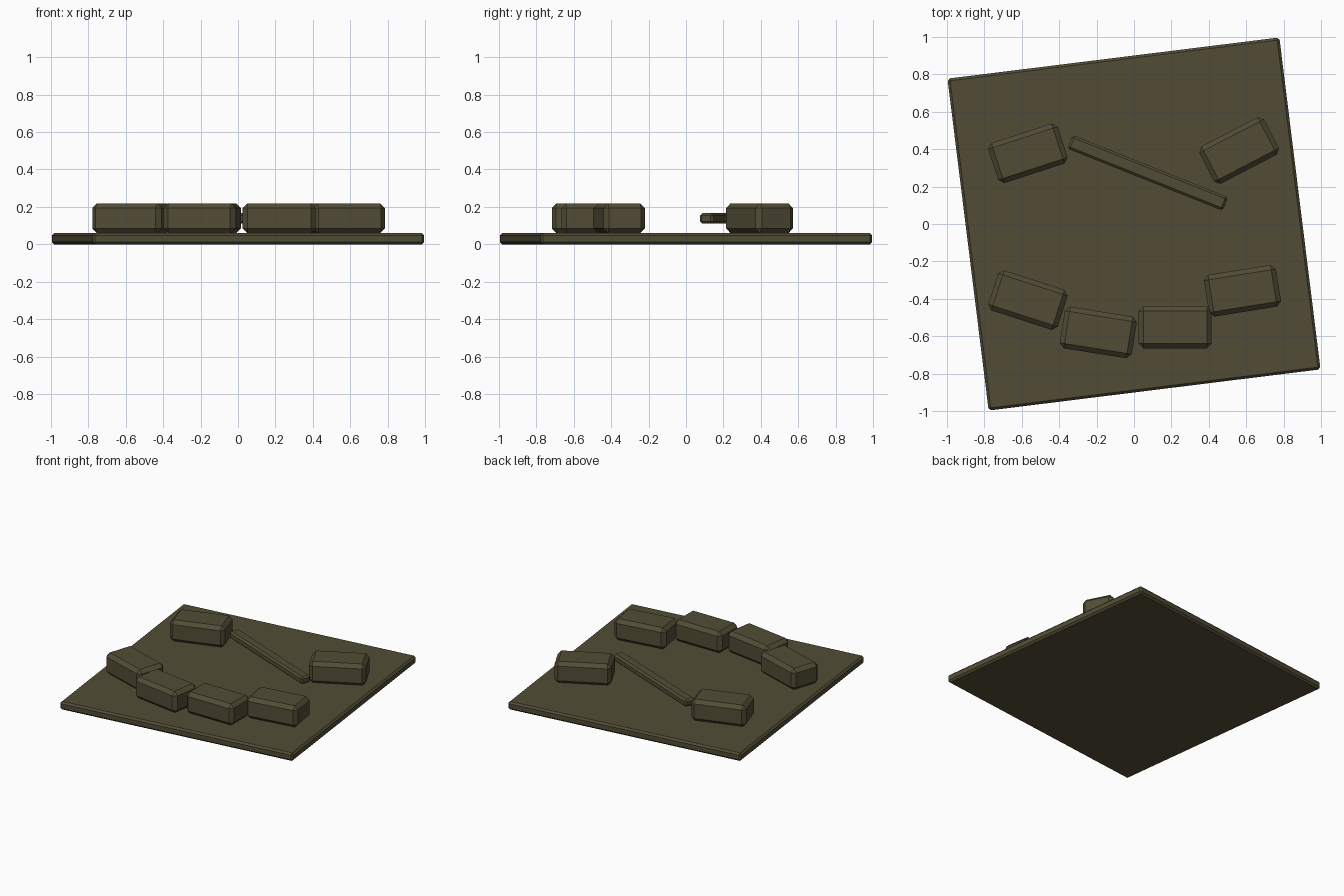
import bpy, math

if "Cube" in bpy.data.objects:
    bpy.data.objects.remove(bpy.data.objects["Cube"])

olive = bpy.data.materials.new("dark olive")
olive.diffuse_color = (0.085, 0.073, 0.037, 1)
olive.use_nodes = True
olive.node_tree.nodes["Principled BSDF"].inputs["Base Color"].default_value = olive.diffuse_color


def bevelled_box(name, centre, size, angle, bevel):
    """Box with single-segment chamfers on every edge, turned about z."""
    bpy.ops.mesh.primitive_cube_add(size=1, location=centre)
    ob = bpy.context.object
    ob.name = name
    ob.scale = size
    bpy.ops.object.transform_apply(location=False, rotation=False, scale=True)
    ob.rotation_euler.z = math.radians(angle)
    mod = ob.modifiers.new("chamfer", 'BEVEL')
    mod.width = bevel
    mod.segments = 1
    mod.limit_method = 'NONE'
    ob.data.materials.append(olive)
    return ob


# Ground slab
bevelled_box("base_plate", (0, 0, 0.03), (1.788, 1.788, 0.06), 7.07, 0.013)

# Ring of stone blocks: x, y, turn in degrees
blocks = [
    (-0.567, 0.378, 18),
    (0.562, 0.393, 27.5),
    (-0.567, -0.407, -18),
    (-0.191, -0.580, -9),
    (0.220, -0.552, 0),
    (0.580, -0.357, 9),
]
for i, (x, y, a) in enumerate(blocks):
    bevelled_box(f"block_{i + 1}", (x, y, 0.139), (0.39, 0.225, 0.16), a, 0.026)

# Thin bar hovering over the slab
bevelled_box("bar", (0.073, 0.273, 0.138), (0.895, 0.078, 0.056), -21.8, 0.013)
